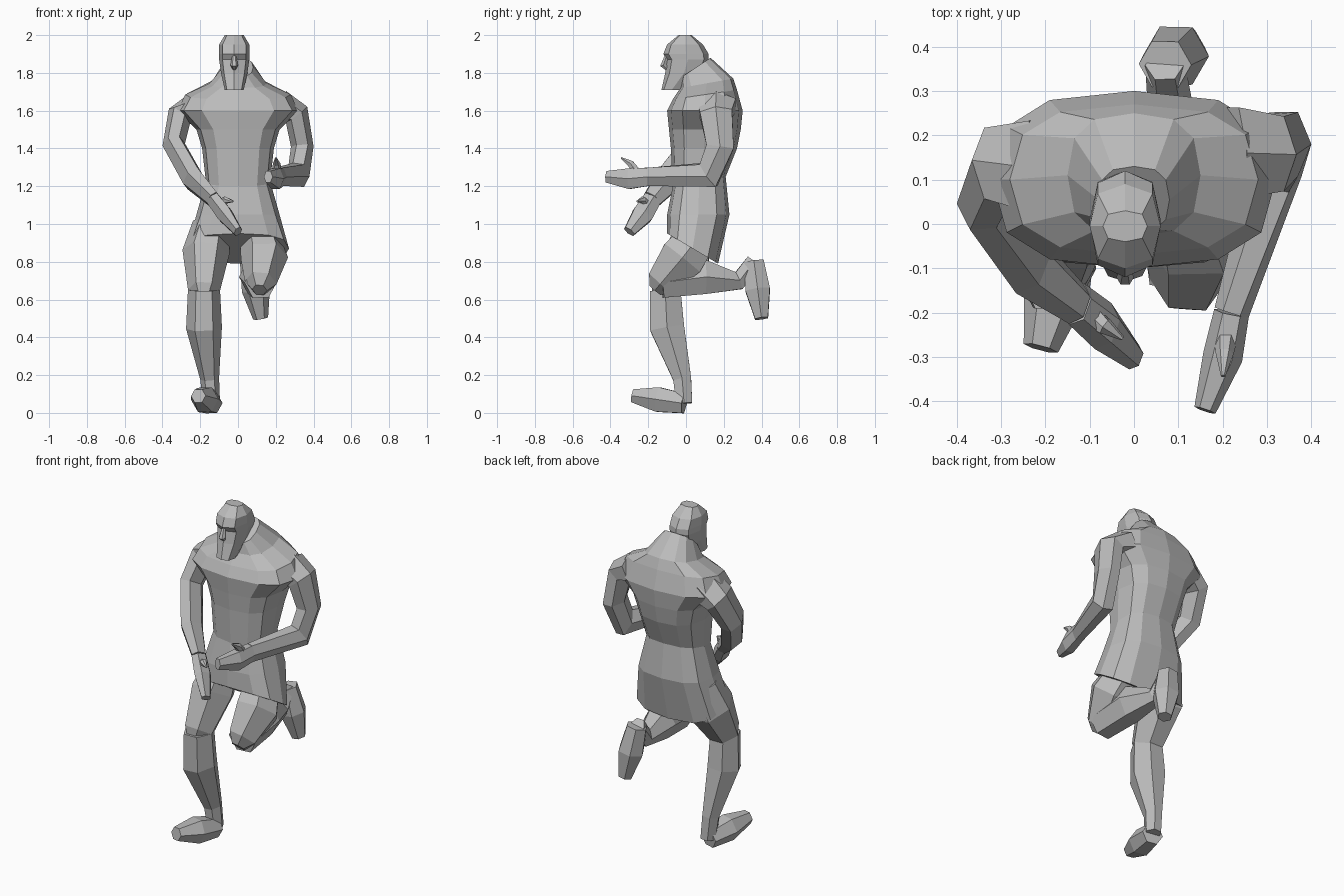
import bpy, bmesh
from math import sin, cos, pi, copysign
from mathutils import Vector

cube = bpy.data.objects.get("Cube")
if cube:
    bpy.data.objects.remove(cube, do_unlink=True)

# One plain material for the whole figure
shade = (.5, .5, .5, 1)
grey = bpy.data.materials.new("stone grey")
grey.use_nodes = True
grey.diffuse_color = shade
grey.node_tree.nodes["Principled BSDF"].inputs["Base Color"].default_value = shade


def loft(name, rings):
    """Skin equal point rings into a faceted closed shell."""
    mesh_builder = bmesh.new()
    loops = [[mesh_builder.verts.new(point) for point in ring] for ring in rings]
    for lower, upper in zip(loops, loops[1:]):
        for i in range(len(lower)):
            mesh_builder.faces.new((lower[i - 1], lower[i], upper[i], upper[i - 1]))
    mesh_builder.faces.new(loops[0])
    mesh_builder.faces.new(loops[-1])
    bmesh.ops.recalc_face_normals(mesh_builder, faces=mesh_builder.faces)
    mesh = bpy.data.meshes.new(name)
    mesh_builder.to_mesh(mesh)
    mesh_builder.free()
    mesh.materials.append(grey)
    part = bpy.data.objects.new(name, mesh)
    bpy.context.collection.objects.link(part)


def squared(value):
    """Push a circle coordinate outward for a boxier outline."""
    return copysign(abs(value) ** .75, value)


def level(z, width, front, back, tilt=0, centre=0, sides=12):
    """Body cross-section at front height z, with its back raised by tilt."""
    ring = []
    for i in range(sides):
        angle = 2 * pi * i / sides
        depth = (1 - squared(cos(angle))) / 2
        ring.append((centre + width * squared(sin(angle)),
                     front + (back - front) * depth, z + tilt * depth))
    return ring


def limb(name, radii, joints, flat=1, sides=6):
    """Tapered tube through the joints, flattened across its sideways axis."""
    rings = []
    last = len(joints) - 1
    for i, (joint, radius) in enumerate(zip(joints, radii)):
        before = joint - joints[max(i - 1, 0)]
        after = joints[min(i + 1, last)] - joint
        along = (before.normalized() + after.normalized()).normalized()
        side = Vector((1, 0, 0))
        side = (side - along * side.dot(along)).normalized()
        across = along.cross(side) * flat
        turns = [2 * pi * k / sides for k in range(sides)]
        rings.append([joint + radius * (side * cos(a) + across * sin(a)) for a in turns])
    loft(name, rings)


def arm(which, **joints):
    """Upper arm, forearm, mitten hand and raised thumb."""
    shoulder, elbow, forearm, wrist, palm, tip = map(Vector, joints.values())
    root = shoulder * Vector((.7, 1, 1.03))
    limb(which + "_arm", (.085, .07, .06, .06, .04),
         (root, shoulder, elbow, forearm, wrist), flat=1.4)
    limb(which + "_hand", (.04, .045, .025), (wrist, palm, tip), flat=1.4)
    thumb_tip = wrist.lerp(tip, .65) + Vector((.02, 0, .1))
    thumb_base = wrist.lerp(tip, .2)
    thumb_bend = thumb_base.lerp(thumb_tip, .5) + Vector((0, 0, .02))
    limb(which + "_thumb", (.03, .02, .005), (thumb_base, thumb_bend, thumb_tip))


def leg(which, **joints):
    """Thigh with kneecap, calf and wedge-shaped foot."""
    hip, thigh, knee, calf, ankle, heel, toe = map(Vector, joints.values())
    kneecap = thigh.lerp(knee, 1.3)
    limb(which + "_thigh", (.1, .125, .085, .04), (hip, thigh, knee, kneecap), flat=1.1)
    limb(which + "_shin", (.085, .095, .05, .045), (knee, calf, ankle, heel), flat=1.1)
    limb(which + "_foot", (.06, .075, .04), (heel, heel.lerp(toe, .5), toe))


# Torso from the flared tunic hem up to the neck
loft("torso", [
    level(z=.95, width=.27, front=-.1, back=.17, tilt=-.16),
    level(z=1.05, width=.22, front=-.1, back=.23),
    level(z=1.2, width=.17, front=-.07, back=.21, tilt=.05),
    level(z=1.4, width=.19, front=-.08, back=.27),
    level(z=1.5, width=.22, front=-.09, back=.29),
    level(z=1.6, width=.32, front=-.1, back=.3),
    level(z=1.66, width=.28, front=-.07, back=.27, tilt=.05),
    level(z=1.72, width=.15, front=-.03, back=.25, tilt=.05),
    level(z=1.78, width=.08, front=-.02, back=.13, tilt=.1),
])

# Head with long beard, sunken eyes and heavy brow
middle = -.02
loft("head", [
    level(z=z, width=width, front=front, back=back, centre=middle, sides=8)
    for z, width, front, back in (
        (1.71, .05, -.13, -.02),
        (1.8, .07, -.11, .09),
        (1.87, .08, -.1, .12),
        (1.9, .08, -.12, .12),
        (1.95, .08, -.1, .09),
        (2, .05, -.04, .03))
])
bridge = Vector((middle, -.1, 1.9))
limb("nose", (.01, .02, .01),
     (bridge, bridge + Vector((0, -.02, -.06)), bridge + Vector((0, 0, -.08))))

# Left arm bent forward, right arm swung down across the body
arm("left", shoulder=(.31, .16, 1.58), elbow=(.34, .18, 1.41), forearm=(.32, .12, 1.26),
    wrist=(.22, -.2, 1.25), palm=(.2, -.3, 1.24), tip=(.16, -.42, 1.25))
arm("right", shoulder=(-.31, .13, 1.57), elbow=(-.34, .05, 1.42), forearm=(-.24, -.09, 1.24),
    wrist=(-.13, -.18, 1.13), palm=(-.07, -.23, 1.05), tip=(0, -.3, .96))

# Right leg planted, left leg lifted with the shin folded back
leg("right", hip=(-.14, .06, 1), thigh=(-.17, .01, .85), knee=(-.18, -.11, .65),
    calf=(-.18, -.1, .45), ankle=(-.15, -.02, .18), heel=(-.14, -.01, .05), toe=(-.21, -.28, .09))
leg("left", hip=(.11, .08, .95), thigh=(.14, -.02, .82), knee=(.12, -.13, .69),
    calf=(.1, .1, .72), ankle=(.08, .28, .7), heel=(.07, .36, .8), toe=(.12, .4, .5))
